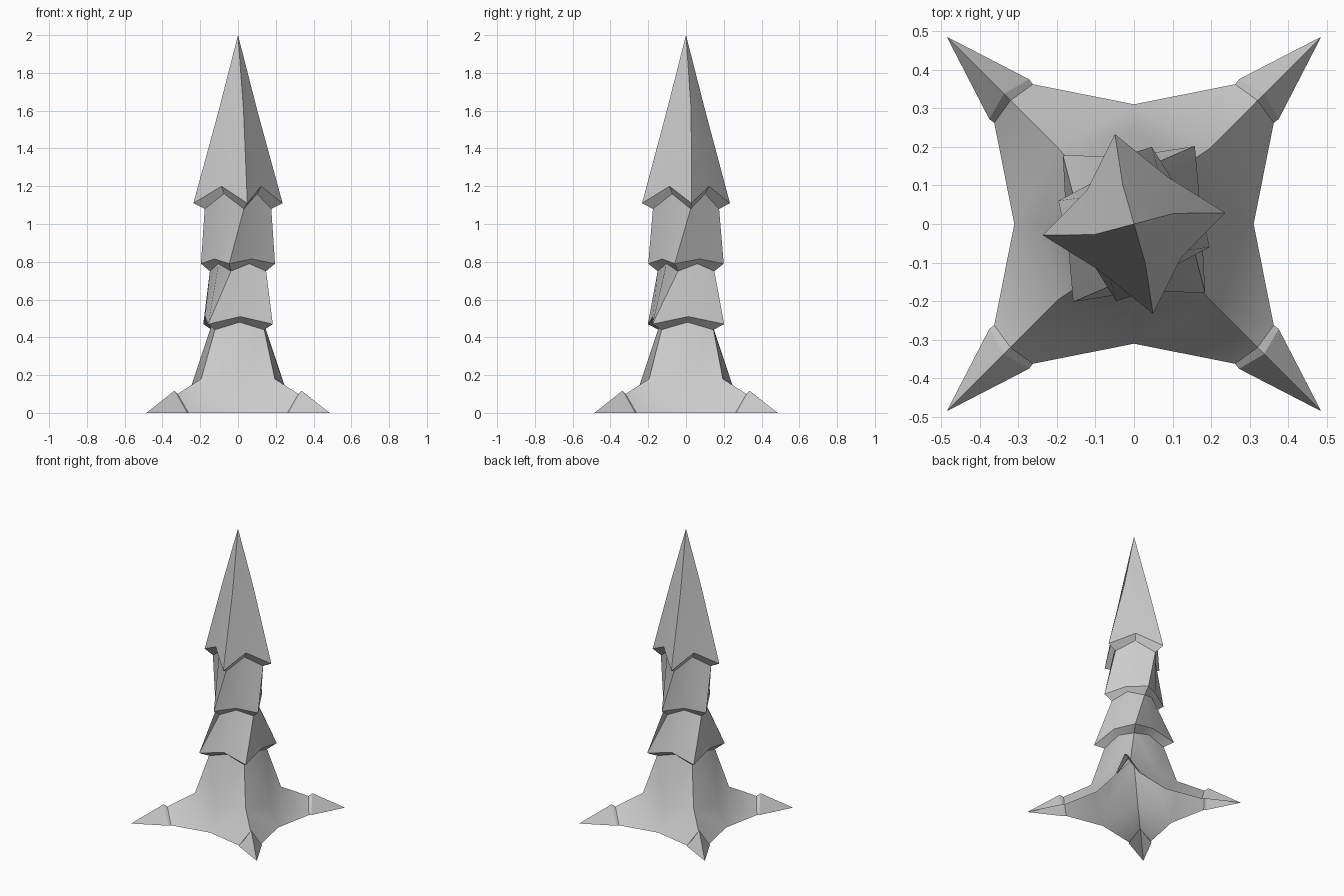
import bpy, bmesh
from math import radians, sin, cos
from mathutils import Matrix, Vector

if "Cube" in bpy.data.objects:
    bpy.data.objects.remove(bpy.data.objects["Cube"], do_unlink=True)

# One plain stone colour
stone = bpy.data.materials.new("pale grey stone")
stone.use_nodes = True
colour = (0.6, 0.6, 0.6, 1)
stone.diffuse_color = colour
stone.node_tree.nodes["Principled BSDF"].inputs["Base Color"].default_value = colour


def finish(name, bm):
    bmesh.ops.remove_doubles(bm, verts=bm.verts, dist=0.0005)
    bmesh.ops.recalc_face_normals(bm, faces=bm.faces)
    mesh = bpy.data.meshes.new(name)
    bm.to_mesh(mesh)
    bm.free()
    mesh.materials.append(stone)
    ob = bpy.data.objects.new(name, mesh)
    bpy.context.collection.objects.link(ob)
    bpy.ops.object.select_all(action='DESELECT')
    ob.select_set(True)
    bpy.context.view_layer.objects.active = ob
    bpy.ops.object.shade_smooth_by_angle(angle=radians(28))
    return ob


def star(a, b, corner_r, corner_z, mid_r, mid_z):
    """Four-pointed ring: corners at angles a and b (plus opposites), mids between."""
    angles = [a, (a + b) / 2, b, (a + b) / 2 + 90]
    points = []
    for turn in (0, 180):
        for i, ang in enumerate(angles):
            r, z = (mid_r, mid_z) if i % 2 else (corner_r, corner_z)
            t = radians(ang + turn)
            points.append(Vector((r * cos(t), r * sin(t), z)))
    return points


def tier(name, rings, apex=None):
    """Twisted sleeve through the rings, from the top down."""
    bm = bmesh.new()
    loops = [[bm.verts.new(p) for p in ring] for ring in rings]
    for upper, lower in zip(loops, loops[1:]):
        for i in range(8):
            j = (i + 1) % 8
            bm.faces.new((upper[i], lower[i], lower[j], upper[j]))
    if apex:
        tip = bm.verts.new(apex)
        for i in range(8):
            bm.faces.new((tip, loops[0][i], loops[0][(i + 1) % 8]))
    return finish(name, bm)


# Necks shared by neighbouring tiers
upper_neck = star(100, 188, 0.178, 1.08, 0.125, 1.16)
middle_neck = star(76, 164, 0.155, 0.75, 0.12, 0.79)
lower_neck = star(50, 137, 0.19, 0.44, 0.135, 0.48)

# Pointed tip and the two sleeves, each with a notched lower rim
tier("spire_tip", [star(106, 195, 0.106, 1.6, 0.076, 1.61),
                   star(102, 187, 0.238, 1.11, 0.15, 1.2),
                   upper_neck], apex=(0, 0, 2))
tier("upper_sleeve", [upper_neck,
                      star(77, 163, 0.205, 0.79, 0.145, 0.815),
                      middle_neck])
tier("lower_sleeve", [middle_neck,
                      star(52, 136, 0.256, 0.47, 0.175, 0.51),
                      lower_neck])

# Flared foot, open underneath, with four clawed legs
bm = bmesh.new()
for k in range(4):
    turn = Matrix.Rotation(radians(90 * k), 3, 'Z')
    neck_corner = lower_neck[2 * k]
    for side in (1, -1):
        def face(*points):
            verts = []
            for p in points:
                if isinstance(p, Vector):
                    verts.append(bm.verts.new(p))
                else:
                    x, y, z = p
                    verts.append(bm.verts.new(turn @ Vector((x, y, z) if side > 0 else (y, x, z))))
            bm.faces.new(verts)

        neck_mid = lower_neck[(2 * k - side) % 8]
        shoulder, waist, ground = (0.195, 0.195, 0.18), (0.245, 0, 0.15), (0.31, 0, 0)
        ridge, edge = (0.32, 0.32, 0.1), (0.362, 0.262, 0)
        claw_ridge, claw_edge, claw_tip = (0.337, 0.337, 0.117), (0.375, 0.272, 0), (0.485, 0.485, 0)
        face(neck_corner, shoulder, waist, neck_mid)
        face(shoulder, ground, waist)
        face(shoulder, ridge, edge, ground)
        face(ridge, claw_ridge, claw_edge, edge)
        face(claw_ridge, claw_tip, claw_edge)
finish("clawed_foot", bm)
